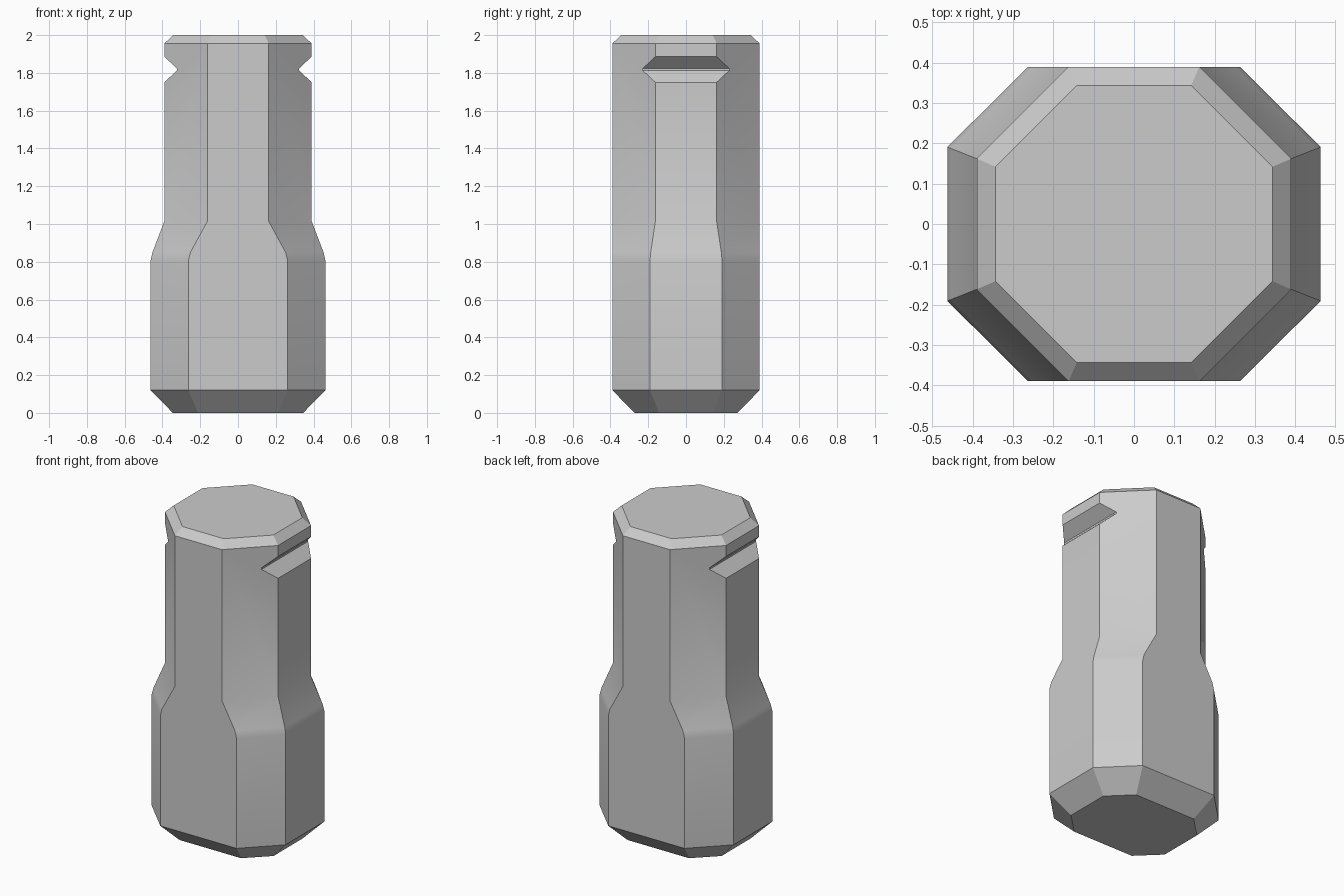
import bpy
import bmesh
import math

cube = bpy.data.objects.get("Cube")
if cube:
    bpy.data.objects.remove(cube, do_unlink=True)

# Material
steel = bpy.data.materials.new("plain grey")
steel.use_nodes = True
colour = (0.6, 0.6, 0.6, 1)
steel.diffuse_color = colour
steel.node_tree.nodes["Principled BSDF"].inputs["Base Color"].default_value = colour


def finish(name, bm):
    bmesh.ops.recalc_face_normals(bm, faces=bm.faces)
    mesh = bpy.data.meshes.new(name)
    bm.to_mesh(mesh)
    bm.free()
    mesh.materials.append(steel)
    obj = bpy.data.objects.new(name, mesh)
    bpy.context.collection.objects.link(obj)
    return obj


def loft(bm, rings):
    """Skin a list of closed point rings and cap both ends."""
    loops = [[bm.verts.new(p) for p in ring] for ring in rings]
    n = len(loops[0])
    for a, b in zip(loops, loops[1:]):
        for i in range(n):
            j = (i + 1) % n
            bm.faces.new((a[i], a[j], b[j], b[i]))
    bm.faces.new(loops[0])
    bm.faces.new(loops[-1])


def octagon(z, hx, hy, fx, fy):
    """Half sizes hx, hy; half widths of the flat sides fx, fy."""
    quarter = [(hx, fy), (fx, hy)]
    half = quarter + [(-x, y) for x, y in reversed(quarter)]
    return [(x, y, z) for x, y in half + [(-x, -y) for x, y in half]]


# Body: chamfered wide base, shoulder, narrower shaft, chamfered top
bm = bmesh.new()
loft(bm, [octagon(*r) for r in (
    (0, 0.345, 0.272, 0.212, 0.142),
    (0.12, 0.463, 0.39, 0.263, 0.191),
    (0.805, 0.463, 0.39, 0.263, 0.191),
    (0.85, 0.453, 0.39, 0.252, 0.187),
    (1.015, 0.39, 0.39, 0.162, 0.162),
    (1.955, 0.39, 0.39, 0.162, 0.162),
    (2, 0.344, 0.344, 0.142, 0.142),
)])
body = finish("body", bm)

# Side grooves: V-shaped cutters across the left and right faces
bm = bmesh.new()
for side in (1, -1):
    profile = [(0.323, 1.813), (0.323, 1.823), (0.39, 1.886),
               (0.6, 2.083), (0.6, 1.553), (0.39, 1.75)]
    loft(bm, [[(side * x, y, z) for x, z in profile] for y in (-0.5, 0.5)])
cutter = finish("groove_cutter", bm)
cutter.hide_render = True

cut = body.modifiers.new("grooves", "BOOLEAN")
cut.operation = "DIFFERENCE"
cut.solver = "EXACT"
cut.object = cutter
bpy.ops.object.select_all(action="DESELECT")
body.select_set(True)
bpy.context.view_layer.objects.active = body
bpy.ops.object.modifier_apply(modifier=cut.name)
bpy.data.objects.remove(cutter, do_unlink=True)

# Soft shoulder, crisp corners
bpy.ops.object.shade_smooth_by_angle(angle=math.radians(30))
